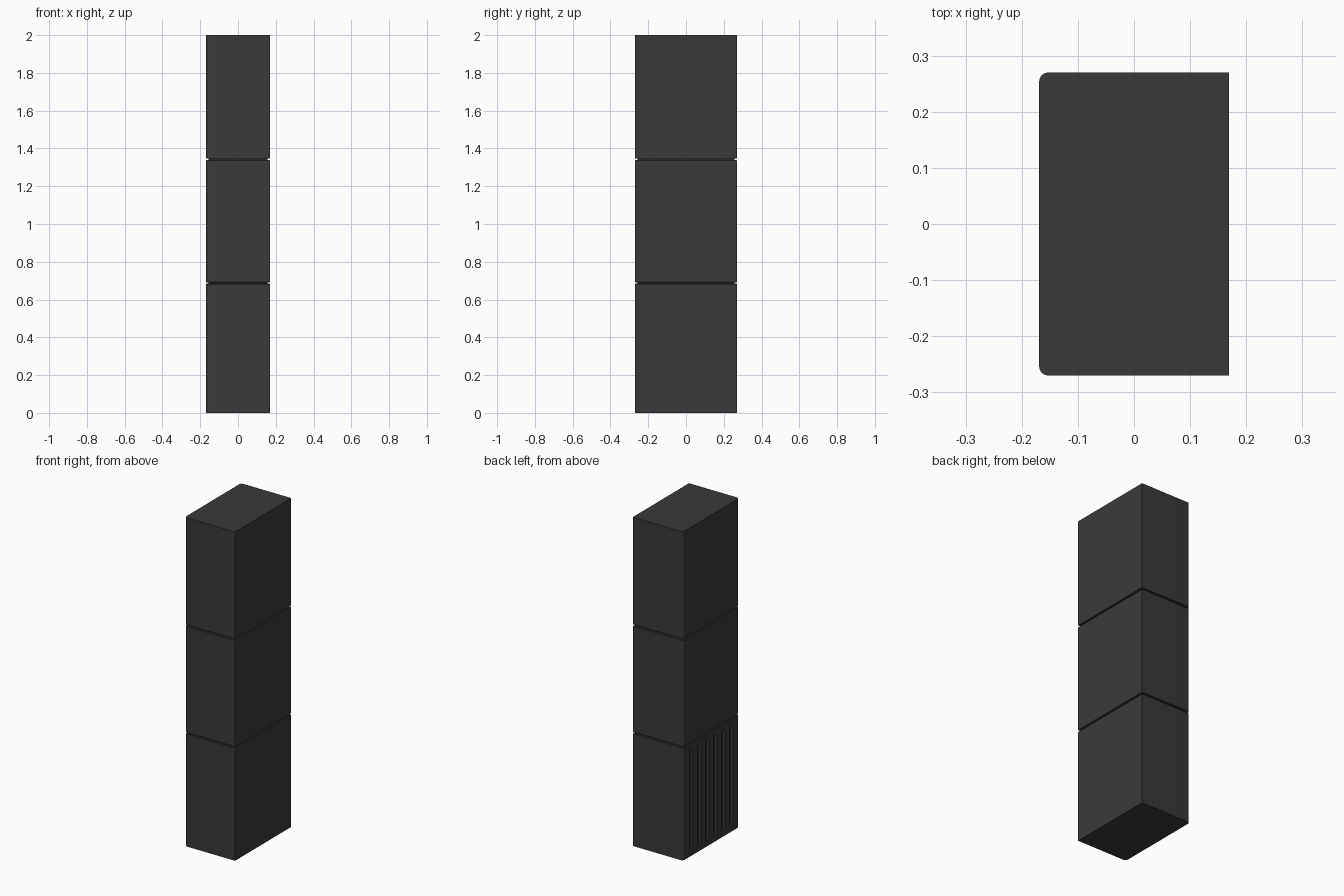
import bpy, bmesh, math

if "Cube" in bpy.data.objects:
    bpy.data.objects.remove(bpy.data.objects["Cube"])

W, D = 0.338, 0.54
X, Y = W / 2, D / 2


def outline(inset, r):
    # Plan outline: rounded corners on the -x side, square on the +x side
    x, y = X - inset, Y - inset
    pts = [(x, -y), (x, y)]
    for cy, start in ((y - r, 90), (-y + r, 180)):
        for i in range(7):
            a = math.radians(start + 15 * i)
            pts.append((-x + r + r * math.cos(a), cy + r * math.sin(a)))
    return pts


def loft(name, levels):
    # Closed solid through (z, inset) levels
    bm = bmesh.new()
    rings = [[bm.verts.new((px, py, z)) for px, py in outline(ins, 0.016)]
             for z, ins in levels]
    n = len(rings[0])
    for a, b in zip(rings, rings[1:]):
        for i in range(n):
            j = (i + 1) % n
            bm.faces.new((a[i], a[j], b[j], b[i]))
    bm.faces.new(rings[0][::-1])
    bm.faces.new(rings[-1])
    bmesh.ops.recalc_face_normals(bm, faces=bm.faces[:])
    return finish(name, bm)


def finish(name, bm):
    me = bpy.data.meshes.new(name)
    bm.to_mesh(me)
    bm.free()
    ob = bpy.data.objects.new(name, me)
    bpy.context.collection.objects.link(ob)
    return ob


charcoal = bpy.data.materials.new("charcoal")
charcoal.diffuse_color = (0.042, 0.042, 0.042, 1)
charcoal.use_nodes = True
charcoal.node_tree.nodes["Principled BSDF"].inputs["Base Color"].default_value = charcoal.diffuse_color

# Three stacked cabinets with small chamfers at the joints
c = 0.004
cabinets = [
    loft("lower_cabinet", [(0, 0), (0.685 - c, 0), (0.685, c)]),
    loft("middle_cabinet", [(0.69, c), (0.69 + c, 0), (1.34 - c, 0), (1.34, c)]),
    loft("upper_cabinet", [(1.348, 0), (2.0, 0)]),
]

# Recessed spacers that form the grooves between cabinets
spacers = [loft("lower_spacer", [(0.685, 0.012), (0.69, 0.012)]),
           loft("upper_spacer", [(1.34, 0.012), (1.348, 0.012)])]

# Six vertical slots in the -x face of the lower cabinet
bm = bmesh.new()
for i in range(6):
    y = (i - 2.5) * 0.077
    box = bmesh.ops.create_cube(bm, size=1)["verts"]
    bmesh.ops.scale(bm, vec=(0.03, 0.032, 0.61), verts=box)
    bmesh.ops.translate(bm, vec=(-X, y, 0.342), verts=box)
cutter = finish("slot_cutter", bm)
cutter.hide_render = True
cutter.hide_viewport = True
mod = cabinets[0].modifiers.new("slots", "BOOLEAN")
mod.operation = "DIFFERENCE"
mod.solver = "EXACT"
mod.object = cutter

for ob in cabinets + spacers:
    ob.data.materials.append(charcoal)
    bpy.ops.object.select_all(action="DESELECT")
    ob.select_set(True)
    bpy.context.view_layer.objects.active = ob
    bpy.ops.object.shade_smooth_by_angle(angle=math.radians(30))
